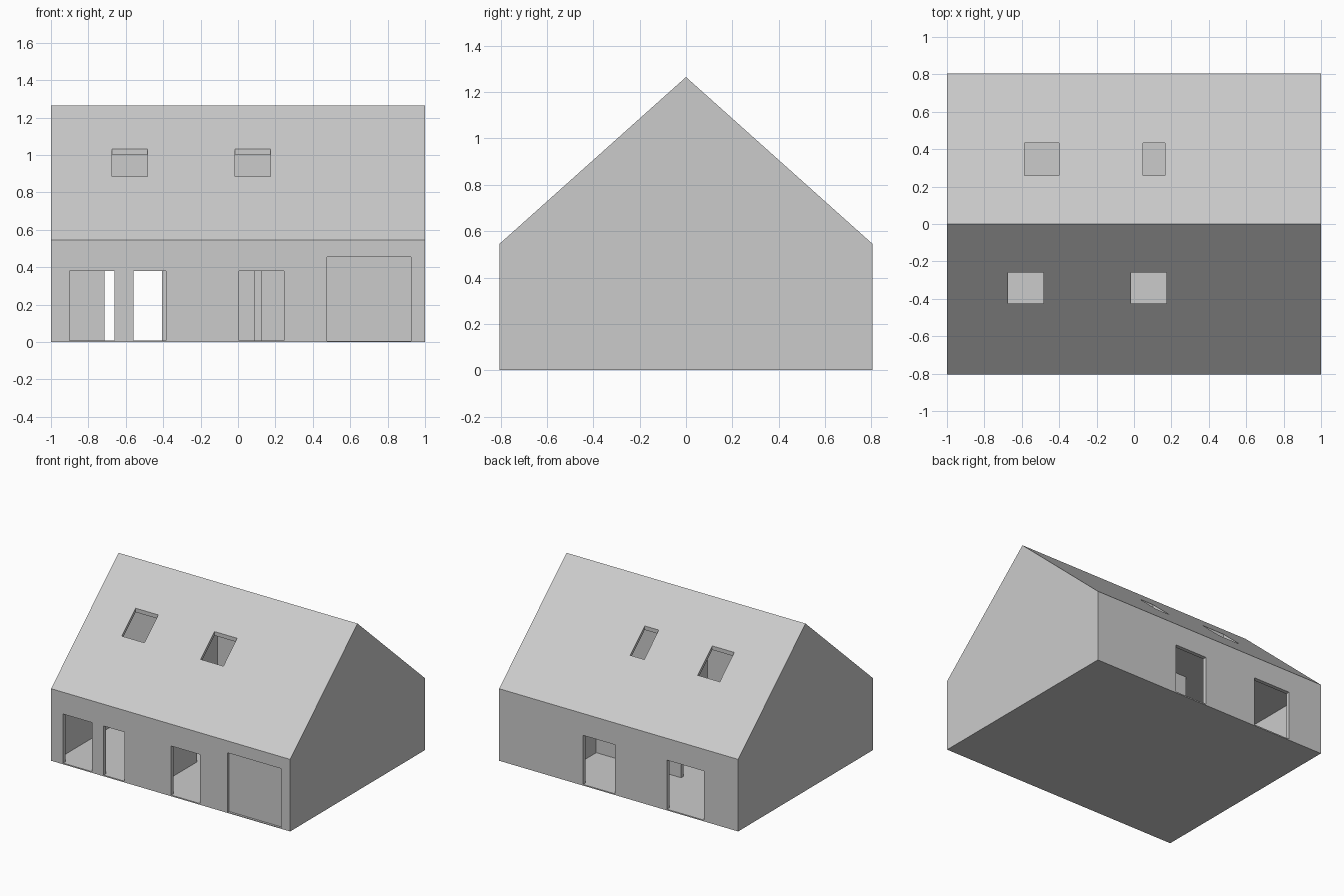
import bpy, bmesh

if "Cube" in bpy.data.objects:
    bpy.data.objects.remove(bpy.data.objects["Cube"])

HALF_X, HALF_Y, EAVE, RIDGE = 1.0, 0.805, 0.545, 1.265
T = 0.03            # wall and roof thickness
FLOOR = 0.008
SLOPE = (RIDGE - EAVE) / HALF_Y


def make_object(name, bm):
    bmesh.ops.recalc_face_normals(bm, faces=bm.faces)
    mesh = bpy.data.meshes.new(name)
    bm.to_mesh(mesh)
    bm.free()
    obj = bpy.data.objects.new(name, mesh)
    bpy.context.collection.objects.link(obj)
    return obj


def add_box(bm, x0, x1, y0, y1, z0, z1):
    verts = bmesh.ops.create_cube(bm, size=1)["verts"]
    for v in verts:
        v.co.x = x1 if v.co.x > 0 else x0
        v.co.y = y1 if v.co.y > 0 else y0
        v.co.z = z1 if v.co.z > 0 else z0


def box(name, *bounds):
    bm = bmesh.new()
    add_box(bm, *bounds)
    return make_object(name, bm)


def gable_prism(name, x0, x1, half_y, base, eave, ridge):
    """House-shaped profile extruded along x."""
    bm = bmesh.new()
    profile = [(-half_y, base), (half_y, base), (half_y, eave), (0, ridge), (-half_y, eave)]
    face = bm.faces.new([bm.verts.new((x0, y, z)) for y, z in profile])
    new = bmesh.ops.extrude_face_region(bm, geom=[face])["geom"]
    bmesh.ops.translate(bm, vec=(x1 - x0, 0, 0),
                        verts=[g for g in new if isinstance(g, bmesh.types.BMVert)])
    return make_object(name, bm)


def subtract(target, cutter):
    mod = target.modifiers.new("cut", "BOOLEAN")
    mod.operation, mod.solver, mod.object = "DIFFERENCE", "EXACT", cutter
    cutter.hide_render = True
    deps = bpy.context.evaluated_depsgraph_get()
    result = bpy.data.meshes.new_from_object(target.evaluated_get(deps))
    target.modifiers.clear()
    target.data = result
    bpy.data.objects.remove(cutter)


# hollow house shell
IN_X, IN_Y = HALF_X - T, HALF_Y - T
IN_RIDGE = RIDGE - T
IN_EAVE = IN_RIDGE - SLOPE * IN_Y
shell = gable_prism("house_shell", -HALF_X, HALF_X, HALF_Y, 0, EAVE, RIDGE)
subtract(shell, gable_prism("cavity", -IN_X, IN_X, IN_Y, FLOOR, IN_EAVE, IN_RIDGE))

# door openings, garage recess and skylights
openings = bmesh.new()
for x0, x1 in [(-0.90, -0.66), (-0.56, -0.385), (0.005, 0.247)]:
    add_box(openings, x0, x1, -0.85, -0.75, FLOOR + 0.001, 0.38)
for x0, x1 in [(-0.715, -0.405), (0.03, 0.298)]:
    add_box(openings, x0, x1, 0.75, 0.85, FLOOR + 0.001, 0.38)
add_box(openings, 0.475, 0.925, -0.85, -HALF_Y + 0.017, 0.005, 0.455)
for x0, x1 in [(-0.675, -0.485), (-0.015, 0.175)]:
    add_box(openings, x0, x1, -0.425, -0.26, 0.75, 1.4)
for x0, x1 in [(-0.585, -0.40), (0.047, 0.165)]:
    add_box(openings, x0, x1, 0.258, 0.432, 0.75, 1.4)
subtract(shell, make_object("openings_cutter", openings))

# upper floor
SLAB0, SLAB1 = 0.515, 0.54
box("upper_floor", -IN_X, IN_X, -IN_Y, IN_Y, SLAB0, SLAB1)

# ground floor partitions
ground_walls = {
    "hall_left_wall": (-0.19, -0.16, -IN_Y, -0.26),
    "hall_back_wall": (-0.19, 0.55, 0.30, 0.33),
    "hall_inner_wall": (0.085, 0.125, -0.10, 0.30),
    "garage_front_wall": (0.43, 0.46, -IN_Y, 0.30),
    "garage_back_wall": (0.52, 0.55, 0.33, IN_Y),
}
for name, (x0, x1, y0, y1) in ground_walls.items():
    box(name, x0, x1, y0, y1, FLOOR, SLAB0)

# attic partitions
box("attic_long_wall", -IN_X, IN_X, -0.015, 0.015, SLAB1, IN_RIDGE - 0.012)
gable_prism("attic_cross_wall", -0.19, -0.16, IN_Y, SLAB1, IN_EAVE, IN_RIDGE)
